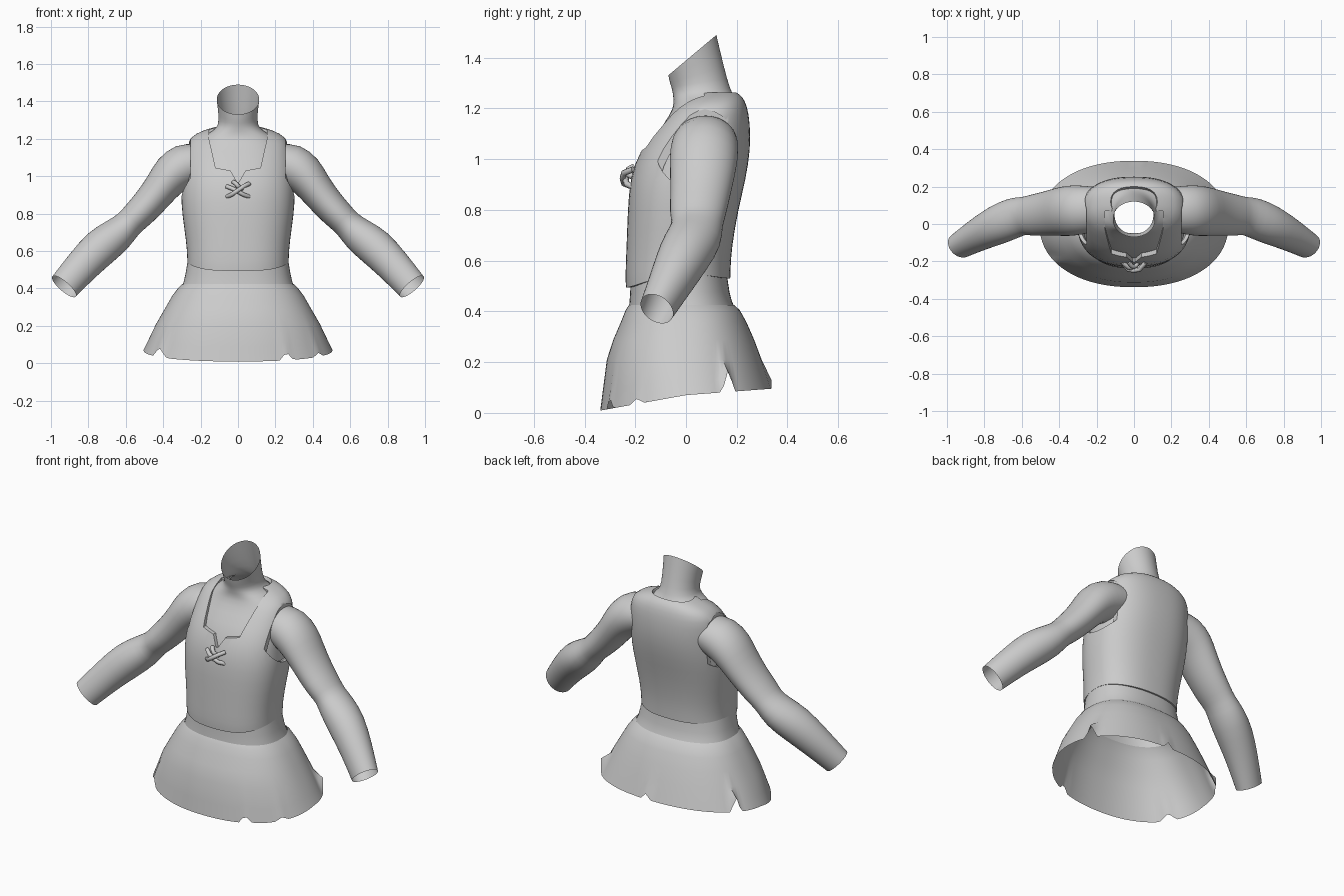
import bpy, bmesh
from math import sin, cos, pi, atan2, copysign
from mathutils import Vector

if "Cube" in bpy.data.objects:
    bpy.data.objects.remove(bpy.data.objects["Cube"])


def ring(z, hw, yf, yb, seg=40, n=2.4, slope=0.0, rise=0.0):
    """Super-elliptic cross-section; slope tips it along y, rise lifts its sides."""
    cy, ry, pts = (yf + yb) / 2, (yb - yf) / 2, []
    for i in range(seg):
        a = 2 * pi * i / seg
        c, s = cos(a), sin(a)
        x = hw * copysign(abs(c) ** (2 / n), c)
        y = ry * copysign(abs(s) ** (2 / n), s)
        pts.append(Vector((x, cy + y, z + slope * y + rise * abs(x / hw) ** 4)))
    return pts


def loft(name, rings):
    bm = bmesh.new()
    rows = [[bm.verts.new(p) for p in r] for r in rings]
    n = len(rows[0])
    for a, b in zip(rows, rows[1:]):
        for i in range(n):
            j = (i + 1) % n
            bm.faces.new((a[i], a[j], b[j], b[i]))
    return finish(name, bm)


def finish(name, bm):
    me = bpy.data.meshes.new(name)
    bm.to_mesh(me)
    bm.free()
    ob = bpy.data.objects.new(name, me)
    bpy.context.collection.objects.link(ob)
    return ob


def add(ob, kind, **props):
    m = ob.modifiers.new(kind.title(), kind)
    for k, v in props.items():
        setattr(m, k, v)
    bpy.ops.object.select_all(action='DESELECT')
    bpy.context.view_layer.objects.active = ob
    ob.select_set(True)
    bpy.ops.object.modifier_apply(modifier=m.name)


def smooth(ob, angle=40):
    bpy.ops.object.select_all(action='DESELECT')
    bpy.context.view_layer.objects.active = ob
    ob.select_set(True)
    bpy.ops.object.shade_smooth_by_angle(angle=angle * pi / 180)


def prism(name, pts, offset):
    bm = bmesh.new()
    f = bm.faces.new([bm.verts.new(p) for p in pts])
    ext = bmesh.ops.extrude_face_region(bm, geom=[f])['geom']
    bmesh.ops.translate(bm, vec=offset, verts=[v for v in ext if isinstance(v, bmesh.types.BMVert)])
    bmesh.ops.recalc_face_normals(bm, faces=bm.faces)
    ob = finish(name, bm)
    ob.hide_render = True
    return ob


def cut(ob, cutter):
    add(ob, 'BOOLEAN', operation='DIFFERENCE', solver='EXACT', object=cutter)
    bpy.data.objects.remove(cutter)


# Neck and upper chest, open at the slanted top rim
neck = loft("neck_and_chest", [
    ring(0.88, 0.275, -0.205, 0.21),
    ring(1.04, 0.268, -0.163, 0.235),
    ring(1.14, 0.25, -0.085, 0.235),
    ring(1.205, 0.21, -0.047, 0.22),
    ring(1.24, 0.135, -0.05, 0.195, n=2.2),
    ring(1.27, 0.104, -0.053, 0.175, n=2),
    ring(1.33, 0.104, -0.063, 0.15, n=2, slope=0.3),
    ring(1.41, 0.114, -0.07, 0.12, n=2, slope=0.84)])
add(neck, 'SUBSURF', levels=1)
smooth(neck, 60)

# Sleeveless vest with armholes and a squared neckline
vest = loft("vest", [
    ring(0.512, 0.272, -0.237, 0.175, slope=0.09, rise=0.03),
    ring(0.55, 0.272, -0.24, 0.176, slope=0.07, rise=0.02),
    ring(0.65, 0.277, -0.235, 0.18),
    ring(0.80, 0.30, -0.23, 0.206),
    ring(0.92, 0.307, -0.222, 0.236),
    ring(1.04, 0.295, -0.183, 0.255),
    ring(1.14, 0.28, -0.102, 0.253),
    ring(1.21, 0.262, -0.047, 0.242),
    ring(1.248, 0.18, 0.02, 0.222),
    ring(1.262, 0.125, 0.04, 0.2)])
add(vest, 'SUBSURF', levels=1)
add(vest, 'SOLIDIFY', thickness=0.02, offset=-1)
half = [(0.155, 1.35), (0.155, 1.2), (0.12, 1.045), (0.04, 1.03), (0.006, 0.97)]
outline = half + [(-x, z) for x, z in reversed(half)]
cut(vest, prism("neckline_cutter", [(x, -0.5, z) for x, z in outline], (0, 0.57, 0)))
for side in (1, -1):
    hole = [(side * 0.253, 0.045 + 0.165 * cos(a), 1.04 + 0.16 * sin(a))
            for a in (2 * pi * i / 32 for i in range(32))]
    cut(vest, prism("armhole_cutter", hole, (side * 0.3, 0, 0)))
smooth(vest, 35)

# Bare arms: centre x, y, z, then in-plane and depth radii
path = [(0.20, 0.08, 1.075, 0.10, 0.12), (0.29, 0.075, 1.06, 0.125, 0.135),
        (0.357, 0.07, 1.01, 0.113, 0.137), (0.405, 0.065, 0.945, 0.095, 0.13),
        (0.48, 0.055, 0.85, 0.088, 0.118), (0.55, 0.045, 0.78, 0.082, 0.112),
        (0.585, 0.045, 0.745, 0.076, 0.10), (0.64, 0.035, 0.69, 0.094, 0.112),
        (0.732, -0.005, 0.625, 0.106, 0.108), (0.83, -0.055, 0.525, 0.094, 0.09),
        (0.93, -0.115, 0.41, 0.084, 0.07)]
sections = []
for k, (x, y, z, r1, r2) in enumerate(path):
    p, q = path[max(k - 1, 0)], path[min(k + 1, len(path) - 1)]
    t = (Vector(q[:3]) - Vector(p[:3])).normalized()
    u = t.cross(Vector((0, 1, 0))).normalized()
    v = t.cross(u)
    sections.append([Vector((x, y, z)) + u * r1 * cos(2 * pi * i / 20) + v * r2 * sin(2 * pi * i / 20)
                     for i in range(20)])
arms = loft("arms", sections)
add(arms, 'SUBSURF', levels=1)
add(arms, 'MIRROR', use_axis=(True, False, False))
smooth(arms, 60)

# Waist band under the vest hem
waist = loft("waist_band", [
    ring(0.42, 0.297, -0.225, 0.19), ring(0.46, 0.283, -0.221, 0.172), ring(0.6, 0.262, -0.215, 0.155)])
add(waist, 'SUBSURF', levels=1)
smooth(waist, 60)

# Flared skirt with a torn hem: notch x, y, half-width, height
SEG = 120
rows = [ring(z, hw, yf, yb, SEG, n) for z, hw, yf, yb, n in [
    (0.425, 0.296, -0.225, 0.19, 2.4), (0.405, 0.318, -0.238, 0.212, 2.4),
    (0.36, 0.352, -0.256, 0.237, 2.35), (0.29, 0.392, -0.286, 0.268, 2.3),
    (0.21, 0.438, -0.312, 0.298, 2.25)]]
hem = ring(0, 0.505, -0.338, 0.338, SEG, 2.2)
notches = [(0.25, -0.29, 0.09, 0.045), (-0.41, -0.2, 0.1, 0.05), (0.46, 0.17, 0.06, 0.09),
           (-0.46, 0.17, 0.06, 0.09), (0.03, 0.33, 0.07, 0.04), (0.42, -0.19, 0.08, 0.02)]
for p in hem:
    p.z = 0.07 + (0.18 * p.y if p.y < 0 else 0.075 * p.y)
    for nx, ny, w, h in notches:
        d = abs(atan2(p.y, p.x) - atan2(ny, nx))
        p.z += h * max(0, 1 - d / w)
rows.append([a.lerp(b, 0.6) for a, b in zip(rows[-1], hem)])
skirt = loft("skirt", [hem] + rows[::-1])
smooth(skirt, 50)

# Crossed lacing at the bottom of the neckline
laces = bpy.data.curves.new("lacing", 'CURVE')
laces.dimensions = '3D'
laces.bevel_depth, laces.bevel_resolution = 0.012, 2
laces.use_fill_caps = True
for x0, z0, x1, z1, out in [(-0.06, 0.945, 0.06, 0.89, 0.238), (-0.06, 0.89, 0.06, 0.96, 0.25),
                            (-0.025, 0.97, 0.02, 0.93, 0.23)]:
    sp = laces.splines.new('POLY')
    pts = [(x0, -0.208, z0), (x0 * 0.6 + x1 * 0.1, -out + 0.006, z0 * 0.8 + z1 * 0.2),
           ((x0 + x1) / 2, -out, (z0 + z1) / 2),
           (x1 * 0.6 + x0 * 0.1, -out + 0.006, z1 * 0.8 + z0 * 0.2), (x1, -0.208, z1)]
    sp.points.add(len(pts) - 1)
    for pt, co in zip(sp.points, pts):
        pt.co = (*co, 1)
bpy.context.collection.objects.link(bpy.data.objects.new("lacing", laces))
